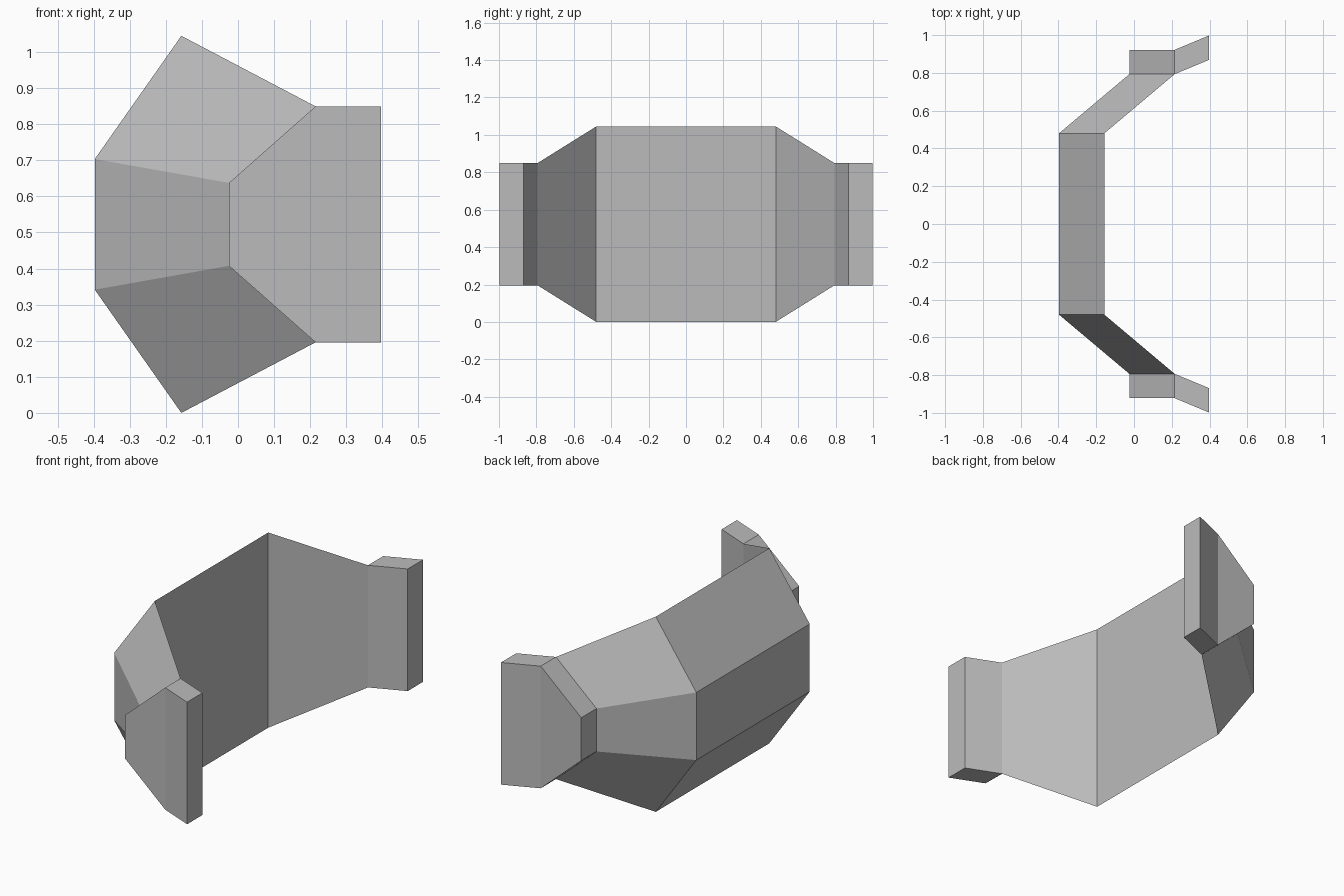
import bpy
import bmesh

cube = bpy.data.objects.get("Cube")
if cube:
    bpy.data.objects.remove(cube, do_unlink=True)

# Plain grey for the whole part
grey = bpy.data.materials.new("grey")
grey.use_nodes = True
color = (0.5, 0.5, 0.5, 1)
grey.diffuse_color = color
grey.node_tree.nodes["Principled BSDF"].inputs["Base Color"].default_value = color

MID_Z = 0.5225
DEPTH = 0.24


def section(bm, y, x, outer_half, inner_half):
    """Trapezoid ring: narrow outer edge at x, wide inner edge behind it."""
    points = [(x, -outer_half), (x, outer_half),
              (x + DEPTH, inner_half), (x + DEPTH, -inner_half)]
    return [bm.verts.new((px, y, MID_Z + pz)) for px, pz in points]


# Wrap-around shell lofted through trapezoid sections
half = [(0.48, -0.397, 0.181, 0.5225),
        (0.793, -0.025, 0.115, 0.327),
        (0.922, -0.025, 0.115, 0.327)]
stations = [(-s[0], *s[1:]) for s in reversed(half)] + half

bm = bmesh.new()
rings = [section(bm, *s) for s in stations]
end_faces = []
for r, (a, b) in enumerate(zip(rings, rings[1:])):
    for i in range(4):
        j = (i + 1) % 4
        face = bm.faces.new((a[i], a[j], b[j], b[i]))
        if i == 2 and r in (0, len(rings) - 2):
            end_faces.append(face)
bm.faces.new(rings[0])
bm.faces.new(rings[-1][::-1])

# Flared mounting tabs pulled out of the end blocks
for face in bmesh.ops.extrude_discrete_faces(bm, faces=end_faces)["faces"]:
    side = 1 if face.calc_center_median().y > 0 else -1
    bmesh.ops.translate(bm, verts=face.verts, vec=(0.182, side * 0.076, 0))

bmesh.ops.recalc_face_normals(bm, faces=bm.faces)
mesh = bpy.data.meshes.new("curved_guard")
bm.to_mesh(mesh)
bm.free()
mesh.materials.append(grey)
guard = bpy.data.objects.new("curved_guard", mesh)
bpy.context.collection.objects.link(guard)
